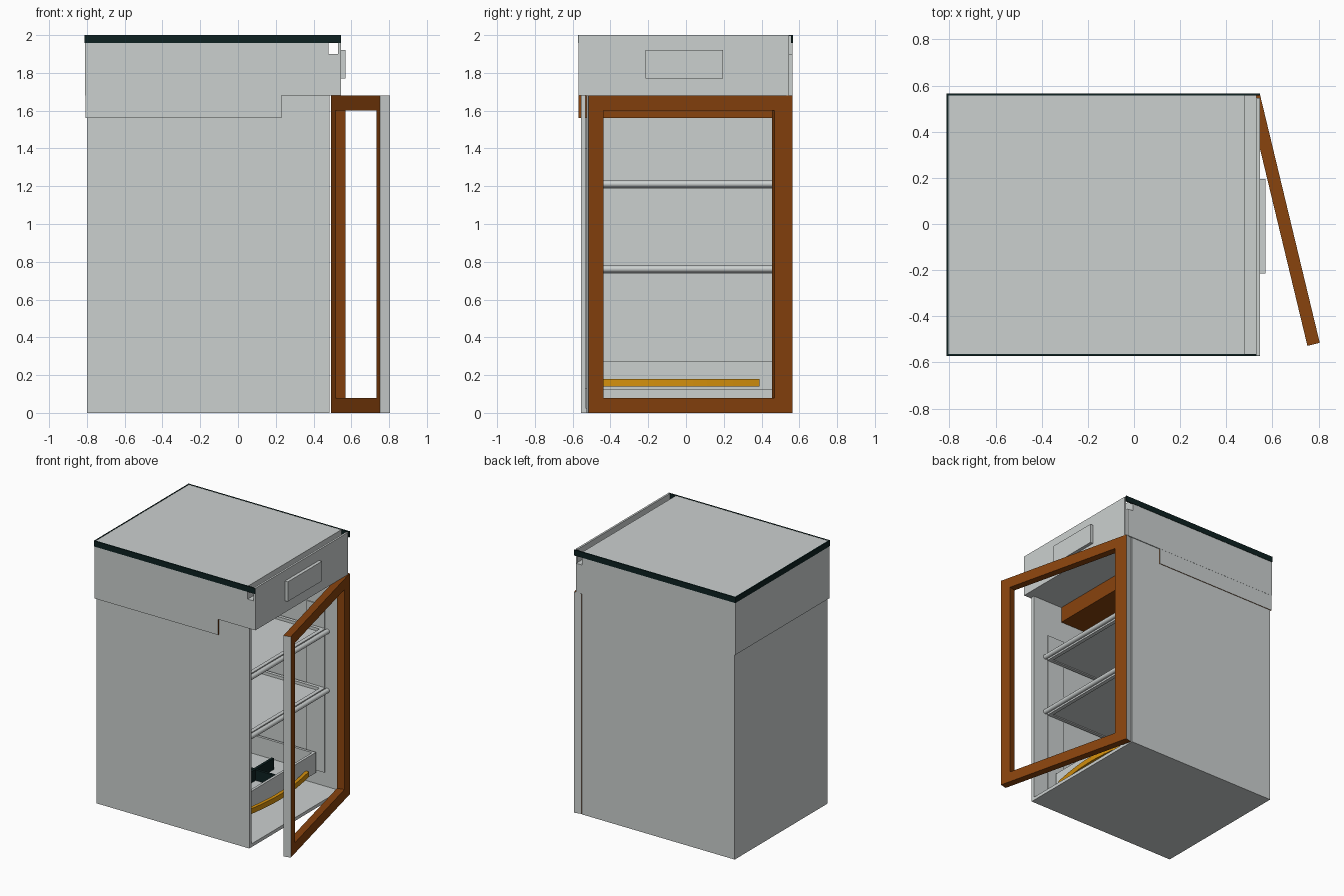
import bpy, bmesh, math
from mathutils import Matrix, Vector

if "Cube" in bpy.data.objects:
    bpy.data.objects.remove(bpy.data.objects["Cube"])

def mat(name, c):
    m = bpy.data.materials.new(name)
    m.diffuse_color = (*c, 1)
    m.use_nodes = True
    m.node_tree.nodes["Principled BSDF"].inputs["Base Color"].default_value = m.diffuse_color
    return m

GREY = mat("light_grey", (0.60, 0.63, 0.625))
BROWN = mat("wood_brown", (0.25, 0.056, 0.004))
DARK = mat("dark_green", (0.004, 0.015, 0.015))
YELLOW = mat("amber", (0.66, 0.28, 0.004))

def finish(name, bm, mats):
    bmesh.ops.recalc_face_normals(bm, faces=bm.faces)
    me = bpy.data.meshes.new(name)
    bm.to_mesh(me)
    bm.free()
    for m in mats:
        me.materials.append(m)
    ob = bpy.data.objects.new(name, me)
    bpy.context.collection.objects.link(ob)
    return ob

def add_box(bm, x, y, z):
    c = Vector(((x[0] + x[1]) / 2, (y[0] + y[1]) / 2, (z[0] + z[1]) / 2))
    s = (x[1] - x[0], y[1] - y[0], z[1] - z[0])
    bmesh.ops.create_cube(bm, size=1, matrix=Matrix.Translation(c) @ Matrix.Diagonal((*s, 1)))

def boxes(name, parts, m=GREY):
    bm = bmesh.new()
    for p in parts:
        add_box(bm, *p)
    return finish(name, bm, [m])

def bar(name, p, q, r):
    p, q = Vector(p), Vector(q)
    bm = bmesh.new()
    d = q - p
    bmesh.ops.create_cone(bm, cap_ends=True, segments=12, radius1=r, radius2=r, depth=d.length,
        matrix=Matrix.Translation((p + q) / 2) @ d.to_track_quat('Z', 'Y').to_matrix().to_4x4())
    ob = finish(name, bm, [GREY])
    for f in ob.data.polygons:
        f.use_smooth = len(f.vertices) == 4

# Cabinet shell, open towards +x
T = 0.025
boxes("cabinet_shell", [
    ((-0.80, 0.485), (-0.557, -0.557 + T), (0, 1.68)),
    ((-0.80, 0.485), (0.557 - T, 0.557), (0, 1.68)),
    ((-0.80, -0.80 + T), (-0.557 + T, 0.557 - T), (0, 1.68)),
    ((-0.80 + T, 0.485), (-0.557 + T, 0.557 - T), (0, T)),
])

# Cooling box under the top: grey outside, brown front and underside
bm = bmesh.new()
add_box(bm, (-0.808, 0.23), (-0.568, 0.562), (1.56, 1.682))
bm.normal_update()
for f in bm.faces:
    f.material_index = 1 if f.normal.x > 0.5 or f.normal.z < -0.5 else 0
finish("cooling_box", bm, [GREY, BROWN])

# Upper drawer section with an open slot behind its front panel
boxes("top_section", [
    ((-0.81, 0.48), (-0.57, 0.563), (1.68, 1.998)),
    ((0.48, 0.53), (-0.57, 0.563), (1.68, 1.90)),
    ((0.53, 0.545), (-0.57, 0.545), (1.68, 2.0)),
])
boxes("top_trim", [
    ((-0.812, 0.545), (-0.573, -0.563), (1.957, 2.0)),
    ((-0.812, 0.545), (0.556, 0.566), (1.957, 2.0)),
    ((-0.812, -0.803), (-0.563, 0.556), (1.957, 2.0)),
], DARK)
boxes("top_handle", [((0.545, 0.57), (-0.215, 0.195), (1.77, 1.92))])

# Side rail plates inside
for side in (-1, 1):
    y = sorted((side * 0.532, side * 0.524))
    boxes("rail_plate", [((0.21, 0.36), y, (0.13, 1.40))])

# Shelves: a pane in a raised frame, with a round front bar
for z in (0.75, 1.20):
    boxes("shelf", [
        ((-0.77, 0.37), (-0.52, 0.52), (z - 0.005, z + 0.008)),
        ((0.34, 0.37), (-0.52, 0.52), (z - 0.012, z + 0.03)),
        ((-0.77, -0.74), (-0.52, 0.52), (z - 0.012, z + 0.03)),
        ((-0.74, 0.34), (-0.52, -0.495), (z - 0.012, z + 0.03)),
        ((-0.74, 0.34), (0.495, 0.52), (z - 0.012, z + 0.03)),
    ])
    bar("shelf_front_bar", (0.385, -0.525, z + 0.012), (0.385, 0.525, z + 0.012), 0.018)

# Bottom drawer
boxes("bottom_drawer", [
    ((0.28, 0.30), (-0.51, 0.51), (0.12, 0.275)),
    ((-0.74, -0.72), (-0.51, 0.51), (0.12, 0.275)),
    ((-0.72, 0.28), (-0.51, -0.49), (0.12, 0.275)),
    ((-0.72, 0.28), (0.49, 0.51), (0.12, 0.275)),
    ((-0.72, 0.28), (-0.49, 0.49), (0.12, 0.135)),
])
boxes("drawer_divider", [
    ((0.03, 0.05), (-0.49, 0.36), (0.135, 0.22)),
    ((-0.72, 0.28), (0.14, 0.16), (0.135, 0.215)),
], DARK)

# Bowed drawer handle
bm = bmesh.new()
N = 12
arc = lambda x0, h: [(x0 + h * math.sin(math.pi * i / N), -0.45 + 0.84 * i / N) for i in range(N + 1)]
outline = arc(0.325, 0.05) + arc(0.298, 0.05)[::-1]
face = bm.faces.new([bm.verts.new((x, y, 0.14)) for x, y in outline])
ext = bmesh.ops.extrude_face_region(bm, geom=[face])
bmesh.ops.translate(bm, vec=(0, 0, 0.04), verts=[v for v in ext["geom"] if isinstance(v, bmesh.types.BMVert)])
finish("drawer_handle", bm, [YELLOW])

# Door frame, built along local x from the hinge, then swung ajar
L, D = 1.111, 0.055
bm = bmesh.new()
add_box(bm, (0, 0.10), (-D, 0), (0, 1.68))
add_box(bm, (L - 0.08, L), (-D, 0), (0, 1.68))
add_box(bm, (0.10, L - 0.08), (-D, 0), (0, 0.08))
add_box(bm, (0.10, L - 0.08), (-D, 0), (1.60, 1.68))
for f in bm.faces:
    x = f.calc_center_median().x
    f.material_index = 1 if x < 0.001 or x > L - 0.001 else 0
door = finish("door_frame", bm, [BROWN, GREY])
door.location = (0.545, 0.565, 0)
door.rotation_euler.z = math.atan2(-1.08, 0.26)
